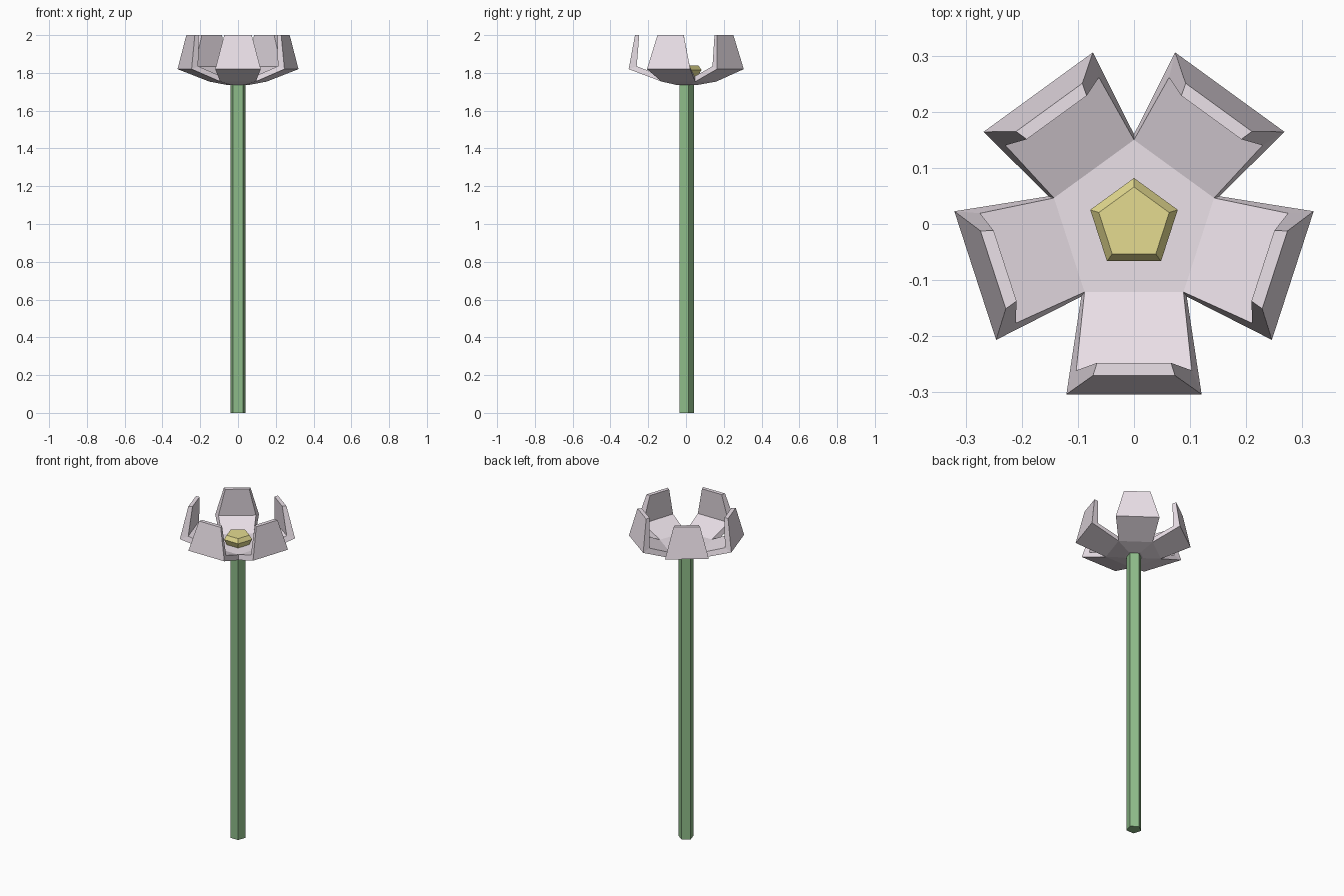
import bpy, bmesh, math
from mathutils import Vector

if "Cube" in bpy.data.objects:
    bpy.data.objects.remove(bpy.data.objects["Cube"])


def material(name, rgb):
    m = bpy.data.materials.new(name)
    m.diffuse_color = (*rgb, 1)
    m.use_nodes = True
    m.node_tree.nodes["Principled BSDF"].inputs["Base Color"].default_value = m.diffuse_color
    return m


def finish(name, bm, mat):
    bmesh.ops.recalc_face_normals(bm, faces=bm.faces)
    me = bpy.data.meshes.new(name)
    bm.to_mesh(me)
    bm.free()
    me.materials.append(mat)
    ob = bpy.data.objects.new(name, me)
    bpy.context.collection.objects.link(ob)


def ring(bm, r, z):
    # five-sided ring with one corner pointing to the back (+y)
    return [bm.verts.new((r * math.cos(a), r * math.sin(a), z))
            for a in (math.radians(90 + 72 * i) for i in range(5))]


def bridge(bm, a, b):
    for i in range(5):
        j = (i + 1) % 5
        bm.faces.new((a[i], a[j], b[j], b[i]))


def stack(name, levels, mat):
    bm = bmesh.new()
    rings = [ring(bm, r, z) for r, z in levels]
    for a, b in zip(rings, rings[1:]):
        bridge(bm, a, b)
    bm.faces.new(rings[0])
    bm.faces.new(rings[-1])
    finish(name, bm, mat)


# five-sided stem and flower centre
stack("stem", [(.043, 0), (.043, 1.745)], material("green", (.27, .50, .25)))
stack("flower_centre", [(.06, 1.775), (.082, 1.816), (.066, 1.84)],
      material("yellow", (.78, .71, .28)))

# blossom: pentagon cup with five petals bent upward
bm = bmesh.new()
floor = ring(bm, .150, 1.782)
under = ring(bm, .160, 1.754)
tip = ring(bm, .055, 1.735)
bm.faces.new(floor)
bm.faces.new(tip)
bridge(bm, under, tip)

# petal section: distance from axis, half width, height (underside, rim, inside)
section = [(.3035, .1205, 1.82), (.270, .073, 2.0),
           (.2475, .066, 2.0), (.261, .103, 1.835)]
shift = [-.013, -.006, 0, -.006, -.013]
for i in range(5):
    j = (i + 1) % 5
    a = math.radians(126 + 72 * i)
    out = Vector((math.cos(a), math.sin(a), 0))
    side = Vector((-math.sin(a), math.cos(a), 0))
    strips = []
    for s, k in ((-1, i), (1, j)):
        pts = [bm.verts.new(out * (d + shift[i]) + side * (s * w) + Vector((0, 0, z)))
               for d, w, z in section]
        strips.append([under[k]] + pts + [floor[k]])
    p, q = strips
    for n in range(5):
        bm.faces.new((p[n], p[n + 1], q[n + 1], q[n]))
    for v in strips:
        bm.faces.new((v[0], v[1], v[4], v[5]))
        bm.faces.new((v[1], v[2], v[3], v[4]))
finish("blossom", bm, material("pink", (.83, .75, .81)))
